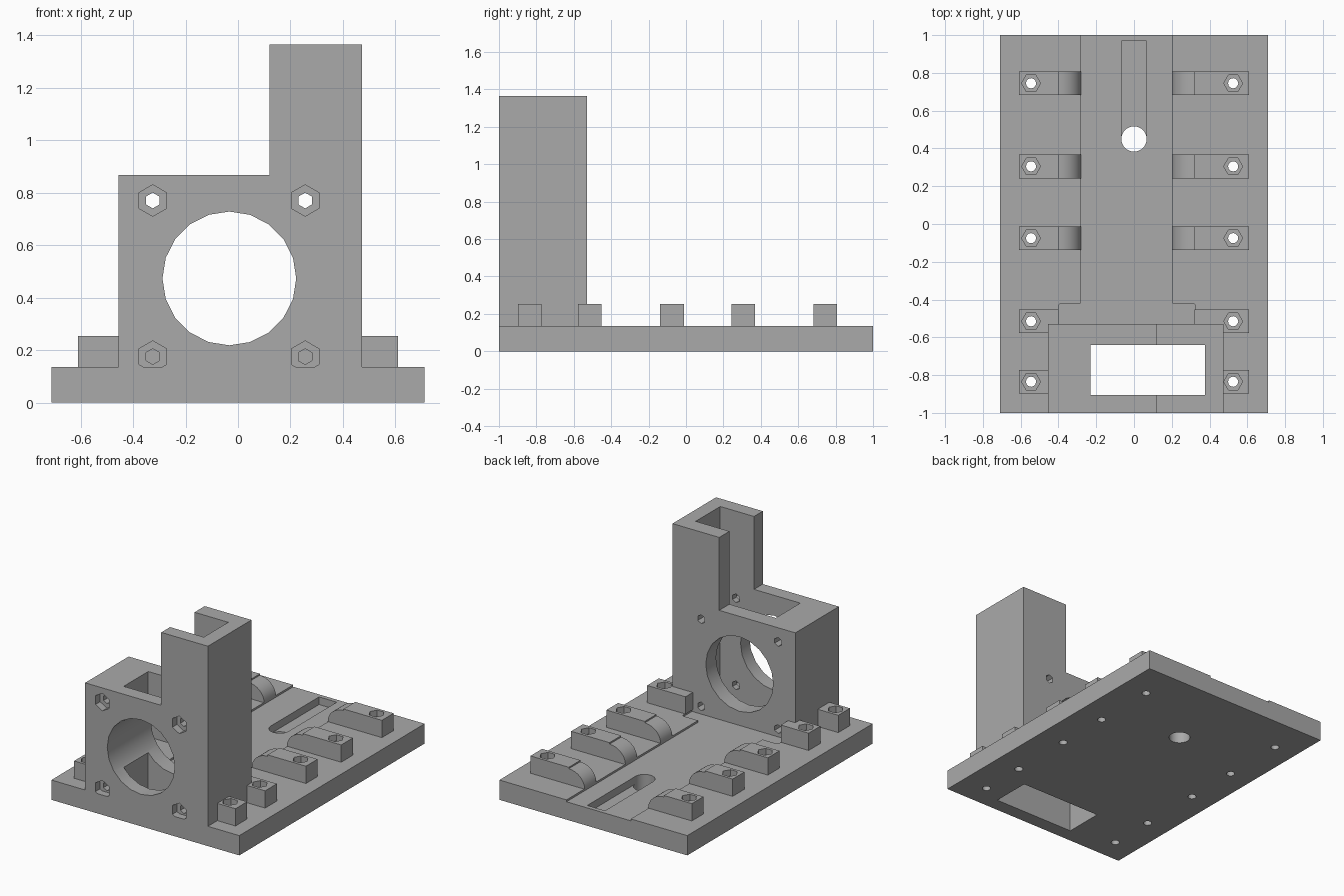
import bpy, bmesh, math
from mathutils import Vector

if "Cube" in bpy.data.objects:
    bpy.data.objects.remove(bpy.data.objects["Cube"])

grey = bpy.data.materials.new("plain_grey")
grey.use_nodes = True
grey.diffuse_color = (0.4, 0.4, 0.4, 1)
grey.node_tree.nodes["Principled BSDF"].inputs["Base Color"].default_value = (0.4, 0.4, 0.4, 1)


def prism(name, pts, axis, lo, hi):
    """Extrude a closed profile along y (pts are x,z) or z (pts are x,y)."""
    def place(p, t):
        return Vector((p[0], t, p[1])) if axis == "y" else Vector((p[0], p[1], t))
    bm = bmesh.new()
    face = bm.faces.new([bm.verts.new(place(p, lo)) for p in pts])
    ext = bmesh.ops.extrude_face_region(bm, geom=[face])
    moved = [g for g in ext["geom"] if isinstance(g, bmesh.types.BMVert)]
    bmesh.ops.translate(bm, verts=moved, vec=place((0, 0), hi - lo))
    bmesh.ops.recalc_face_normals(bm, faces=bm.faces)
    mesh = bpy.data.meshes.new(name)
    bm.to_mesh(mesh)
    bm.free()
    mesh.materials.append(grey)
    ob = bpy.data.objects.new(name, mesh)
    bpy.context.collection.objects.link(ob)
    return ob


def rect(x0, x1, y0, y1):
    return [(x0, y0), (x1, y0), (x1, y1), (x0, y1)]


def ring(cx, cy, r, n, turn=0.0):
    return [(cx + r * math.cos(turn + math.tau * i / n),
             cy + r * math.sin(turn + math.tau * i / n)) for i in range(n)]


def cut(ob, cutters):
    for c in cutters:
        c.hide_render = True
        mod = ob.modifiers.new("cut", "BOOLEAN")
        mod.operation, mod.solver, mod.object = "DIFFERENCE", "EXACT", c
    bpy.context.view_layer.update()
    ev = ob.evaluated_get(bpy.context.evaluated_depsgraph_get())
    mesh = bpy.data.meshes.new_from_object(ev)
    ob.modifiers.clear()
    ob.data = mesh


TOP = 0.135          # plate surface
CLAMP_TOP = 0.253
FRONT, BACK = -1.0, -0.53   # housing extent
clamp_rows = [0.745, 0.305, -0.075, -0.515, -0.835]
# side name, screw x, inner end of rounded nose, start of nose, housing wall, outer end
sides = [("right", -0.545, -0.28, -0.40, -0.455, -0.61),
         ("left", 0.525, 0.20, 0.32, 0.473, 0.61)]

# Base plate
base = prism("base_plate", rect(-0.71, 0.71, -1, 1), "z", 0, TOP)

# Motor housing with the tall cable tower
housing = prism("motor_housing", [(-0.455, TOP), (0.473, TOP), (0.473, 1.365), (0.12, 1.365),
                                  (0.12, 0.867), (-0.455, 0.867)], "y", FRONT, BACK)

# Shared cavity running down through housing and plate
cavity = prism("cavity_cutter", rect(-0.23, 0.375, -0.905, -0.64), "z", -0.1, 1.5)

# Housing openings: big bore, four bolts with hexagonal head pockets
bore = prism("bore_cutter", ring(-0.033, 0.473, 0.255, 20, math.pi / 2), "y", -1.1, -0.4)
bolts = []
for x in (-0.325, 0.256):
    for z in (0.175, 0.77):
        bolts.append(prism("bolt_cutter", ring(x, z, 0.03, 6, math.pi / 2), "y", -1.1, -0.4))
        bolts.append(prism("head_cutter", ring(x, z, 0.06, 6, math.pi / 2), "y", -1.1, -0.95))
cut(housing, [cavity, bore] + bolts)

# Screws through the plate and nut pockets in the clamps
screws = {}
for side, sx, *_ in sides:
    for y in clamp_rows:
        screws[side, y] = [prism("screw_cutter", ring(sx, y, 0.027, 12), "z", -0.1, 0.4),
                           prism("nut_cutter", ring(sx, y, 0.05, 6), "z", 0.21, 0.4)]

# Plate recesses: long channel, wider step by the housing, slot with a round hole
channel = prism("channel_cutter", rect(-0.283, 0.203, -0.5, 1.1), "z", 0.122, 0.3)
step = prism("step_cutter", [(-0.4, BACK), (0.325, BACK), (0.325, -0.43), (0.315, -0.42),
                             (-0.39, -0.42), (-0.4, -0.43)], "z", 0.122, 0.3)
slot = prism("slot_cutter", rect(-0.067, 0.067, 0.45, 0.97), "z", 0.07, 0.3)
hole = prism("hole_cutter", ring(0, 0.45, 0.067, 24), "z", -0.1, 0.3)
cut(base, [cavity, channel, step, slot, hole] + [s[0] for s in screws.values()])

# Clamps: long ones with a rounded nose, short ones against the housing
parts = [base, housing]
for side, sx, tip, nose, wall, outer in sides:
    for i, y in enumerate(clamp_rows):
        inner = nose if i < 4 else wall
        profile = [(outer, TOP), (outer, CLAMP_TOP), (inner, CLAMP_TOP)]
        if i < 3:
            for k in range(9):
                a = math.pi / 2 * k / 8
                profile.append((nose + (tip - nose) * math.sin(a), TOP + 0.108 * math.cos(a)))
        else:
            profile.append((inner, TOP))
        clamp = prism(f"{side}_clamp_{i + 1}", profile, "y", y - 0.063, y + 0.063)
        cut(clamp, screws[side, y])
        parts.append(clamp)

# Remove cutters and smooth the curved walls
for ob in list(bpy.data.objects):
    if ob.name.split(".")[0].endswith("_cutter"):
        bpy.data.objects.remove(ob)
bpy.ops.object.select_all(action="DESELECT")
for ob in parts:
    ob.select_set(True)
bpy.context.view_layer.objects.active = base
bpy.ops.object.shade_smooth_by_angle(angle=math.radians(31))
